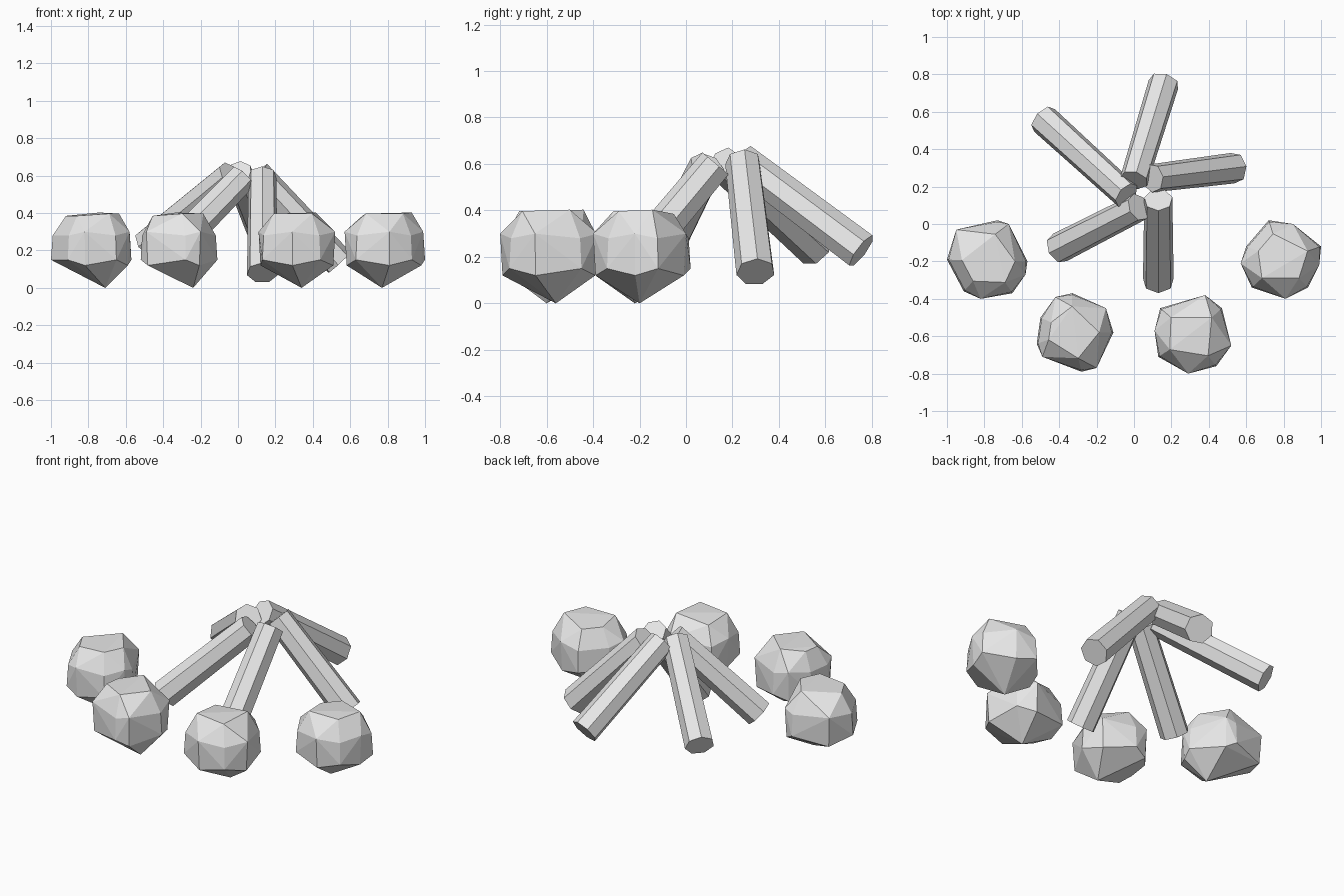
import bpy, bmesh
from mathutils import Vector, Matrix

if "Cube" in bpy.data.objects:
    bpy.data.objects.remove(bpy.data.objects["Cube"])

grey = bpy.data.materials.new("plain grey")
grey.diffuse_color = (0.8, 0.8, 0.8, 1)
grey.use_nodes = True
grey.node_tree.nodes["Principled BSDF"].inputs["Base Color"].default_value = grey.diffuse_color


def finish(bm, name):
    bmesh.ops.recalc_face_normals(bm, faces=bm.faces)
    me = bpy.data.meshes.new(name)
    bm.to_mesh(me)
    bm.free()
    me.materials.append(grey)
    bpy.context.collection.objects.link(bpy.data.objects.new(name, me))


def log(name, top, foot):
    """Seven-sided, slightly tapered log between two points."""
    top, foot = Vector(top), Vector(foot)
    axis = top - foot
    place = Matrix.Translation((top + foot) / 2) @ axis.to_track_quat('Z', 'Y').to_matrix().to_4x4()
    bm = bmesh.new()
    bmesh.ops.create_cone(bm, cap_ends=True, segments=7, radius1=0.084,
                          radius2=0.077, depth=axis.length, matrix=place)
    finish(bm, name)


def rock(name, outline, tip):
    """Faceted boulder: hull of a plan outline, a smaller top and a low tip."""
    n = len(outline)
    c = sum((Vector(p) for p in outline), Vector((0, 0))) / n
    bm = bmesh.new()

    def add(p, s, z):
        q = c + (Vector(p) - c) * s
        bm.verts.new((q.x, q.y, z))

    for i, p in enumerate(outline):
        add(p, 1.0 if i % 2 else 0.96, 0.28 + 0.02 * (i % 2))   # upper shoulder
        add(p, 0.95 if i % 2 else 1.0, 0.15 - 0.03 * (i % 2))   # lower shoulder
        if i % 2 == 0:
            add(p, 0.66, 0.385 + 0.006 * (i % 4) + 0.003 * i * (i < 5))  # top face
    bm.verts.new((*tip, 0.0))
    res = bmesh.ops.convex_hull(bm, input=bm.verts)
    loose = [v for v in bm.verts if not v.link_faces]
    bmesh.ops.delete(bm, geom=loose, context='VERTS')
    bmesh.ops.dissolve_limit(bm, angle_limit=0.09, verts=bm.verts, edges=bm.edges)
    finish(bm, name)


# Leaning logs
log("front_log", (0.13, 0.13, 0.60), (0.13, -0.305, 0.08))
log("right_log", (0.10, 0.245, 0.61), (0.54, 0.30, 0.135))
log("back_log", (0.00, 0.235, 0.615), (0.16, 0.755, 0.225))
log("back_left_log", (-0.04, 0.155, 0.605), (-0.485, 0.56, 0.235))
log("left_log", (0.025, 0.09, 0.59), (-0.405, -0.13, 0.15))

# Ring of stones along the front
rock("left_stone", [(-1.0, -0.19), (-0.95, -0.03), (-0.73, 0.02), (-0.67, 0.0),
                    (-0.57, -0.2), (-0.58, -0.27), (-0.65, -0.37), (-0.82, -0.4),
                    (-0.91, -0.36)], (-0.71, -0.22))
rock("front_left_stone", [(-0.5, -0.5), (-0.42, -0.39), (-0.33, -0.37), (-0.15, -0.45),
                          (-0.11, -0.58), (-0.2, -0.77), (-0.28, -0.79), (-0.49, -0.71),
                          (-0.52, -0.64)], (-0.24, -0.6))
rock("front_right_stone", [(0.14, -0.45), (0.38, -0.38), (0.47, -0.45), (0.52, -0.65),
                           (0.44, -0.76), (0.29, -0.8), (0.13, -0.71), (0.11, -0.57)],
     (0.34, -0.56))
rock("right_stone", [(0.72, 0.02), (0.85, 0.0), (1.0, -0.12), (0.99, -0.22),
                     (0.93, -0.34), (0.81, -0.4), (0.63, -0.34), (0.57, -0.21),
                     (0.6, -0.12)], (0.77, -0.2))
